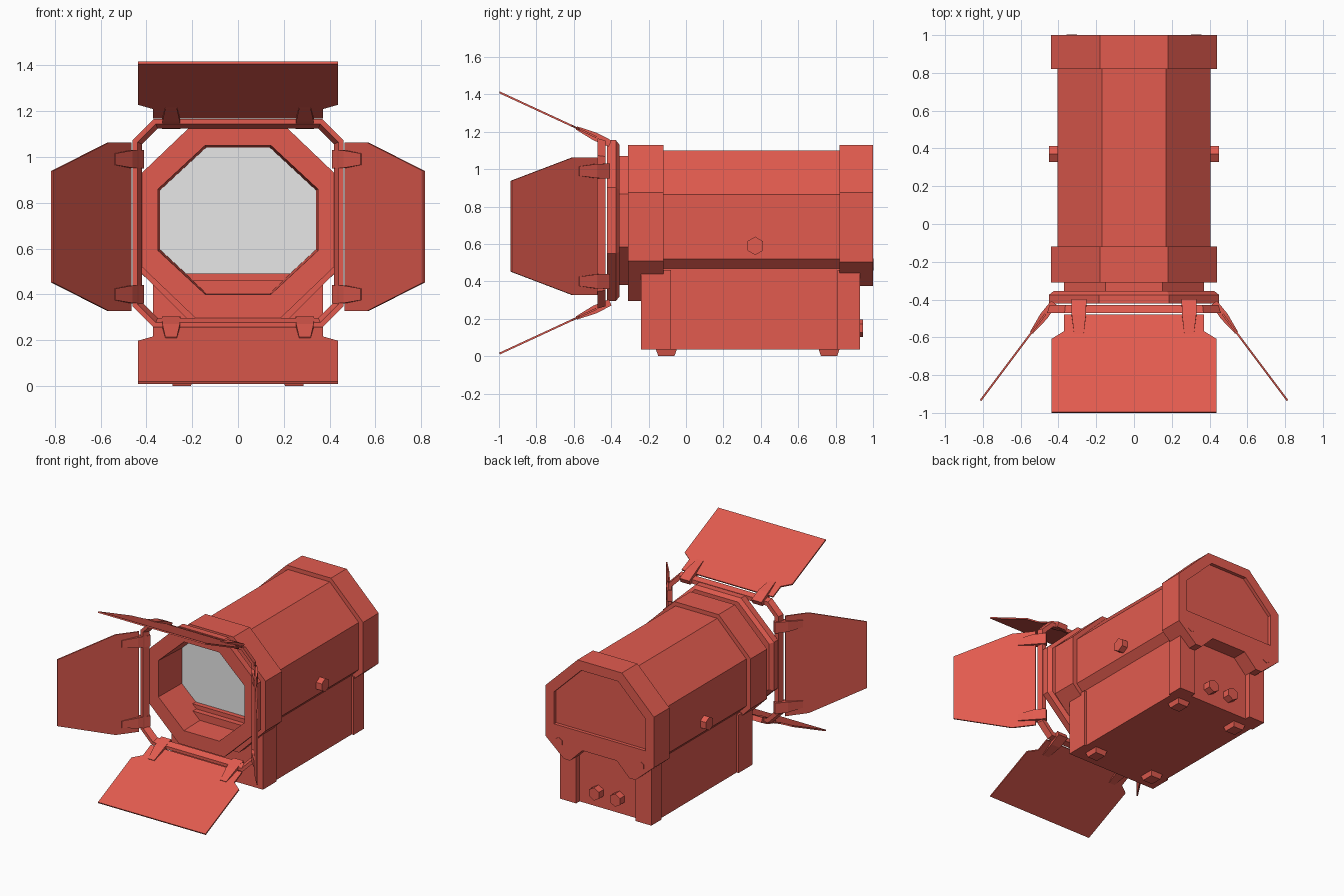
import bpy, bmesh, math
from mathutils import Vector

if "Cube" in bpy.data.objects:
    bpy.data.objects.remove(bpy.data.objects["Cube"])


def material(name, color):
    m = bpy.data.materials.new(name)
    m.diffuse_color = (*color, 1)
    m.use_nodes = True
    m.node_tree.nodes["Principled BSDF"].inputs["Base Color"].default_value = m.diffuse_color
    return m


RED = material("red paint", (0.76, 0.105, 0.078))
GLASS = material("pale grey glass", (0.8, 0.8, 0.8))
CZ = 0.725  # height of the optical axis


def loft(name, loops, mat=RED, caps=True, closed=False):
    """Skin a list of equal-length point loops."""
    bm = bmesh.new()
    rows = [[bm.verts.new(p) for p in loop] for loop in loops]
    n = len(rows[0])
    pairs = list(zip(rows, rows[1:]))
    if closed:
        pairs.append((rows[-1], rows[0]))
    for a, b in pairs:
        for i in range(n):
            j = (i + 1) % n
            bm.faces.new((a[i], a[j], b[j], b[i]))
    if caps and not closed:
        bm.faces.new(rows[0])
        bm.faces.new(rows[-1][::-1])
    bmesh.ops.recalc_face_normals(bm, faces=bm.faces)
    me = bpy.data.meshes.new(name)
    bm.to_mesh(me)
    bm.free()
    me.materials.append(mat)
    ob = bpy.data.objects.new(name, me)
    bpy.context.collection.objects.link(ob)
    return ob


def at_y(profile, y):
    return [(x, y, z) for x, z in profile]


def prism(name, profile, y0, y1):
    return loft(name, [at_y(profile, y0), at_y(profile, y1)])


def sym(half):
    """Mirror the right half of an x-z profile."""
    return half + [(-x, z) for x, z in reversed(half)]


def octagon(hx, hz, f=0.41):
    return sym([(f * hx, CZ + hz), (hx, CZ + f * hz), (hx, CZ - f * hz), (f * hx, CZ - hz)])


def box(name, x0, x1, y0, y1, z0, z1):
    return prism(name, [(x0, z0), (x1, z0), (x1, z1), (x0, z1)], y0, y1)


# Main housing tube
TUBE = sym([(0.17, 1.10), (0.405, 0.865), (0.405, 0.52), (0.185, 0.30)])
prism("housing_tube", TUBE, -0.14, 0.85)

# Front band, neck, lens ring and hollow lens tunnel in one skin
BAND = sym([(0.18, 1.13), (0.44, 0.875), (0.44, 0.51), (0.225, 0.295)])
NECK = octagon(0.37, 0.345)
front = [(TUBE, -0.12), (BAND, -0.12), (BAND, -0.31), (NECK, -0.31), (NECK, -0.355),
         (octagon(0.425, 0.405), -0.355), (octagon(0.45, 0.43), -0.375),
         (octagon(0.45, 0.43), -0.422), (octagon(0.35, 0.325), -0.422),
         (octagon(0.34, 0.315), -0.15)]
loft("front_barrel", [at_y(p, y) for p, y in front], caps=False)

# Lens glass
loft("lens_glass", [at_y(octagon(0.345, 0.32), y) for y in (-0.165, -0.155)], GLASS)

# Rear cap with two lower lobes and a sunken back panel
CAP = sym([(0.18, 1.13), (0.44, 0.875), (0.44, 0.505), (0.29, 0.375), (0.24, 0.375), (0.14, 0.475)])
cap = prism("rear_cap", CAP, 0.82, 1.0)
cutter = prism("panel_cutter",
               sym([(0.15, 1.06), (0.37, 0.845), (0.37, 0.61)]), 0.975, 1.1)
cutter.hide_render = True
cutter.hide_viewport = True
cutter.display_type = 'WIRE'
cut = cap.modifiers.new("sunken panel", 'BOOLEAN')
cut.operation = 'DIFFERENCE'
cut.object = cutter
cut.solver = 'EXACT'

# Base box with front plate and rear corner posts
box("base_box", -0.355, 0.355, -0.2, 0.89, 0.035, 0.49)
box("base_front_plate", -0.37, 0.37, -0.24, -0.08, 0.035, 0.46)
for s, side in ((1, "right"), (-1, "left")):
    box("base_rear_post_" + side, s * 0.24, s * 0.37, 0.81, 0.93, 0.035, 0.46)

# Tapered feet
for sx in (1, -1):
    for y in (-0.105, 0.765):
        loops = []
        for z, hx, hy in ((0, 0.04, 0.043), (0.04, 0.05, 0.057)):
            loops.append([(sx * 0.245 + a * hx, y + b * hy, z)
                          for a, b in ((-1, -1), (1, -1), (1, 1), (-1, 1))])
        loft("foot", loops)


def hex_knob(name, start, end, r):
    """Six-sided knob along x or y, one corner pointing up."""
    a, b = Vector(start), Vector(end)
    side = Vector((0, 0, 1)).cross(b - a).normalized()
    ring = [side * (r * math.sin(k * math.pi / 3)) + Vector((0, 0, r * math.cos(k * math.pi / 3)))
            for k in range(6)]
    return loft(name, [[p + v for v in ring] for p in (a, b)])


# Side knobs, rear screws and control knobs
for s in (1, -1):
    hex_knob("side_knob", (s * 0.39, 0.37, 0.59), (s * 0.45, 0.37, 0.59), 0.049)
    hex_knob("rear_screw", (s * 0.33, 0.98, 0.49), (s * 0.33, 1.003, 0.49), 0.032)
    hex_knob("control_knob", (s * 0.085, 0.88, 0.15), (s * 0.085, 0.945, 0.15), 0.047)


# Door frame: chamfered rectangle with a bevelled bar section
def frame_loop(y, inset):
    hx, hz, c = 0.46 - inset, 0.455 - inset, 0.092 - inset * 0.586
    return at_y([(x, z - 0.015) for x, z in
                 sym([(hx - c, CZ + hz), (hx, CZ + hz - c),
                      (hx, CZ - hz + c), (hx - c, CZ - hz)])], y)


loft("door_frame", [frame_loop(-0.472, 0.0), frame_loop(-0.472, 0.022),
                    frame_loop(-0.43, 0.042), frame_loop(-0.43, 0.012)], closed=True)


# Doors and their hinge clips, built in a local hinge frame
def door(name, origin, direction, width_axis, outline, clip_offset):
    o, d, w = Vector(origin), Vector(direction).normalized(), Vector(width_axis)
    n = d.cross(w)

    def pt(u, v, t):
        return o + d * u + w * v + n * t

    shape = outline + [(u, -v) for u, v in reversed(outline)]
    loft(name, [[pt(u, v, t) for u, v in shape] for t in (-0.005, 0.005)])
    for s in (1, -1):
        loops = []
        for u, hw, ht in ((-0.06, 0.04, 0.018), (0.03, 0.038, 0.022), (0.138, 0.025, 0.009)):
            loops.append([pt(u, s * clip_offset + a * hw, b * ht)
                          for a, b in ((-1, -1), (1, -1), (1, 1), (-1, 1))])
        loft(name + "_clip", loops)


WIDE = [(0.022, 0.37), (0.12, 0.37), (0.165, 0.436), (0.592, 0.436)]
SIDE = [(0.015, 0.367), (0.18, 0.367), (0.587, 0.243)]
for s, n in ((1, "top"), (-1, "bottom")):
    door(n + "_door", (0, -0.46, 0.7125 + s * 0.45), (0, -0.908, s * 0.42),
         (1, 0, 0), WIDE, 0.292)
for s, n in ((1, "right"), (-1, "left")):
    door(n + "_door", (s * 0.46, -0.465, 0.695), (s * 0.6, -0.8, 0),
         (0, 0, 1), SIDE, 0.295)
